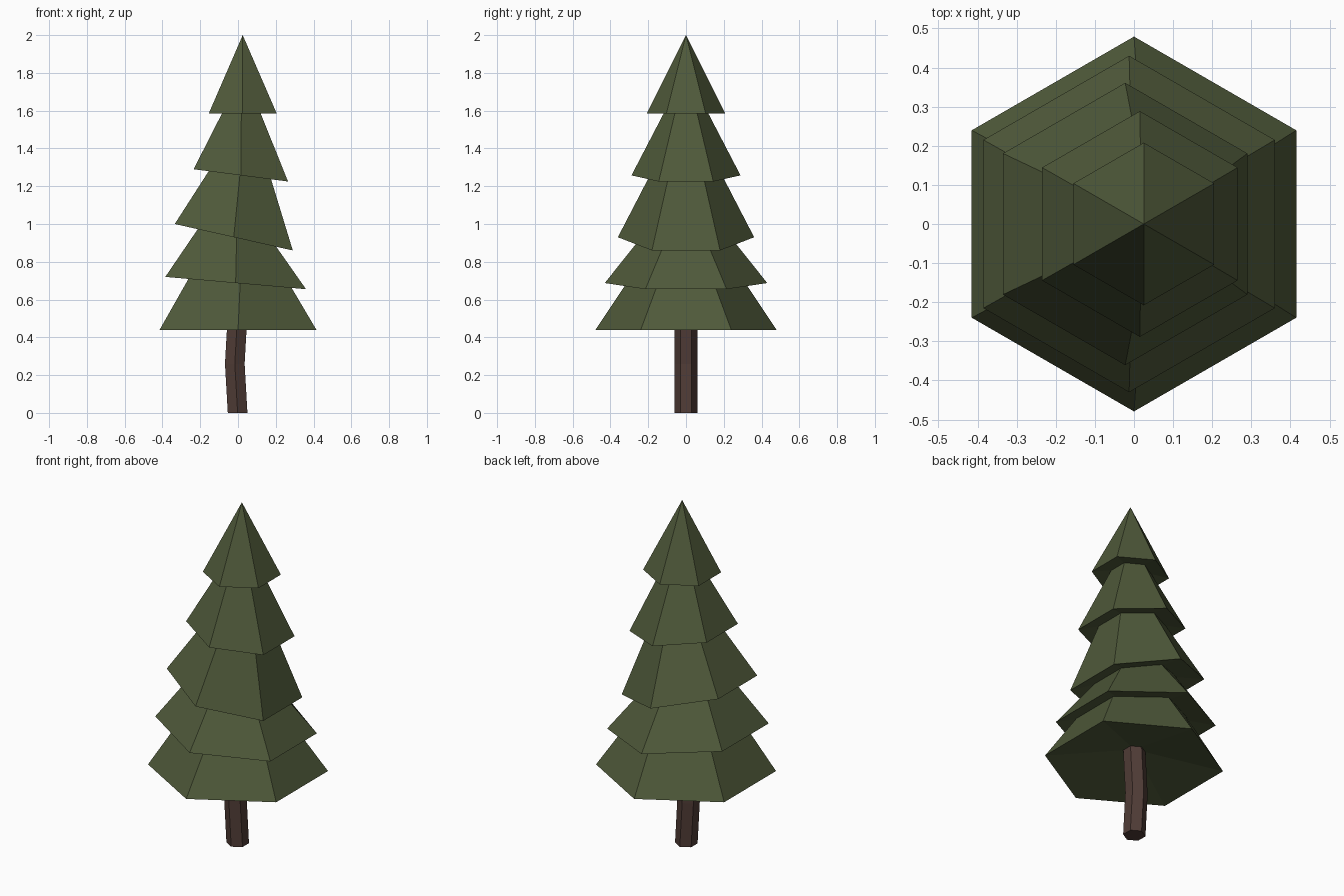
import bpy, bmesh, math
from mathutils import Vector

if "Cube" in bpy.data.objects:
    bpy.data.objects.remove(bpy.data.objects["Cube"])

COS30 = math.cos(math.radians(30))


def material(name, rgb):
    m = bpy.data.materials.new(name)
    m.diffuse_color = (*rgb, 1.0)
    m.use_nodes = True
    m.node_tree.nodes["Principled BSDF"].inputs["Base Color"].default_value = m.diffuse_color
    return m


needle_green = material("needle_green", (0.078, 0.100, 0.042))
bark_brown = material("bark_brown", (0.080, 0.045, 0.037))


def hex_ring(left, right):
    """Tilted hexagon, corners on y, given its (x, z) at the left and right flats."""
    (xl, zl), (xr, zr) = left, right
    cx, r = (xl + xr) / 2, (xr - xl) / 2 / COS30
    pts = []
    for i in range(6):
        a = math.radians(30 + 60 * i)
        x = cx + r * math.cos(a)
        t = (x - xl) / (xr - xl)
        pts.append(Vector((x, r * math.sin(a), zl + (zr - zl) * t)))
    return pts


def loft(name, rings, mat, base_tip=None, top_tip=None):
    """Join rings with flat quads; each end closes flat or to a tip point."""
    bm = bmesh.new()
    loops = [[bm.verts.new(p) for p in ring] for ring in rings]
    for lo, hi in zip(loops, loops[1:]):
        for i in range(6):
            j = (i + 1) % 6
            bm.faces.new((lo[i], lo[j], hi[j], hi[i]))
    for loop, tip in ((loops[0], base_tip), (loops[-1], top_tip)):
        if tip is None:
            bm.faces.new(loop)
        else:
            v = bm.verts.new(tip)
            for i in range(6):
                bm.faces.new((loop[i], loop[(i + 1) % 6], v))
    bmesh.ops.recalc_face_normals(bm, faces=bm.faces[:])
    mesh = bpy.data.meshes.new(name)
    bm.to_mesh(mesh)
    bm.free()
    mesh.materials.append(mat)
    obj = bpy.data.objects.new(name, mesh)
    bpy.context.collection.objects.link(obj)


# Bent six-sided trunk: (height, x offset)
trunk = [hex_ring((x - 0.052, z), (x + 0.052, z))
         for z, x in ((0, -0.002), (0.26, -0.017), (0.56, 0.0))]
loft("trunk", trunk, bark_brown)

# Branch tiers: lower rim left/right, then where the tier meets the next one left/right
tiers = [
    ((-0.415, 0.44), (0.415, 0.44), (-0.262, 0.71), (0.285, 0.66)),
    ((-0.385, 0.72), (0.36, 0.655), (-0.215, 0.97), (0.20, 0.883)),
    ((-0.335, 1.00), (0.29, 0.86), (-0.155, 1.28), (0.175, 1.237)),
    ((-0.235, 1.29), (0.265, 1.225), (-0.085, 1.585), (0.12, 1.585)),
    ((-0.155, 1.585), (0.205, 1.585), None, None),
]
for n, (l, r, tl, tr) in enumerate(tiers, 1):
    rim = hex_ring(l, r)
    # shallow hollow underside
    hollow = sum(rim, Vector()) / 6 + Vector((0, 0, 0.18 * (r[0] - l[0]) / 2 / COS30))
    if tl:
        # run a little past the join so the tiers overlap
        top = [a.lerp(b, 1.2) for a, b in zip(rim, hex_ring(tl, tr))]
        loft(f"branch_tier_{n}", [rim, top], needle_green, hollow)
    else:
        # pointed crown
        bm_tip = Vector((0.025, 0, 2.0))
        loft("crown_tier", [rim], needle_green, hollow, bm_tip)
